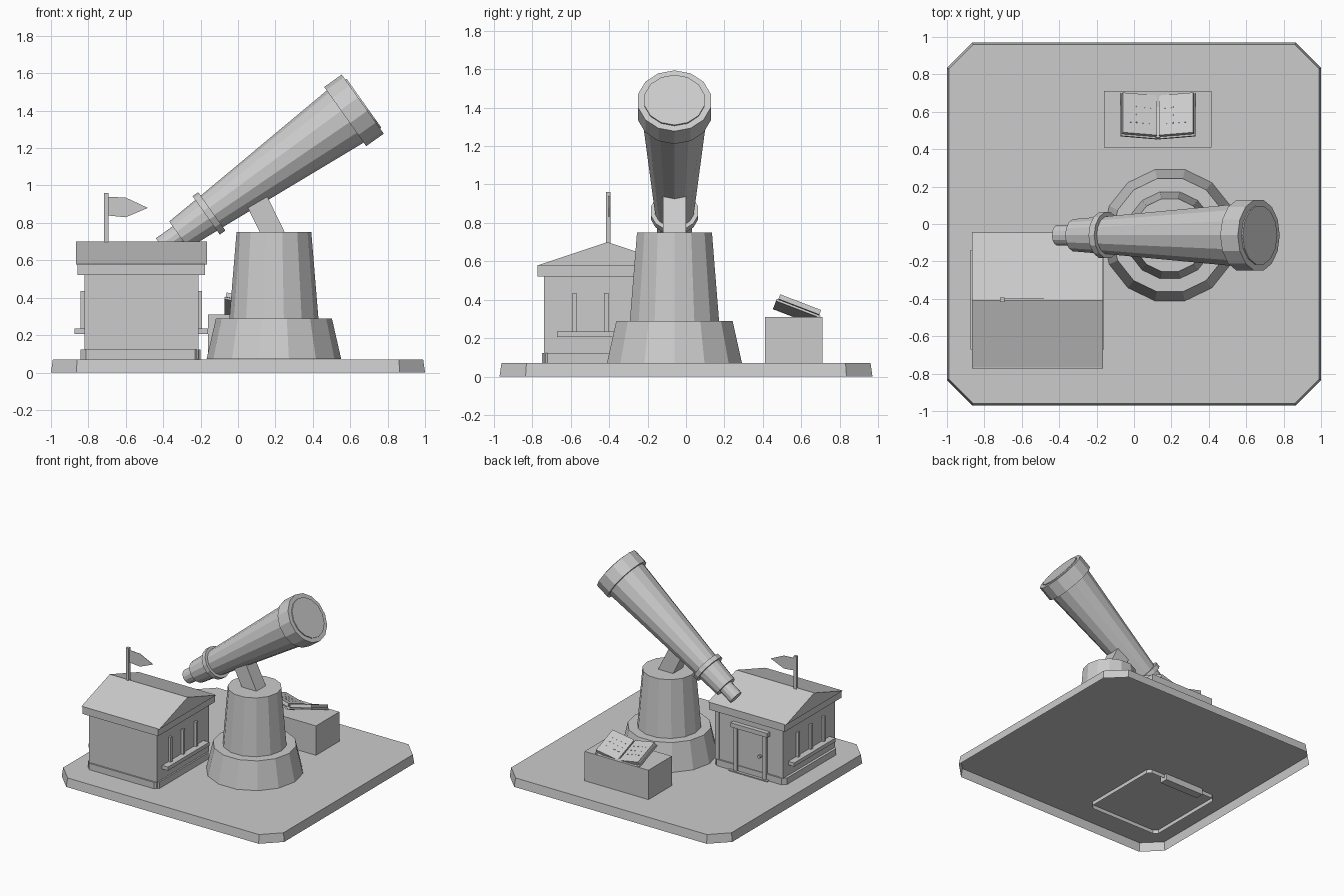
import bpy
import bmesh
from math import cos, sin, pi, radians
from mathutils import Matrix, Vector

if "Cube" in bpy.data.objects:
    bpy.data.objects.remove(bpy.data.objects["Cube"], do_unlink=True)

stone = bpy.data.materials.new("plain_grey")
stone.use_nodes = True
GREY = (0.6, 0.6, 0.6, 1)
stone.diffuse_color = GREY
stone.node_tree.nodes["Principled BSDF"].inputs["Base Color"].default_value = GREY


def finish(name, bm, matrix=None):
    """Turn a bmesh into a flat-shaded object."""
    if matrix:
        bm.transform(matrix)
    bmesh.ops.recalc_face_normals(bm, faces=bm.faces)
    mesh = bpy.data.meshes.new(name)
    bm.to_mesh(mesh)
    bm.free()
    mesh.materials.append(stone)
    obj = bpy.data.objects.new(name, mesh)
    bpy.context.collection.objects.link(obj)
    return obj


def box(name, x, y, z, matrix=None):
    """Box from its (min, max) range on each axis."""
    bm = bmesh.new()
    bmesh.ops.create_cube(bm, size=1)
    for v in bm.verts:
        v.co = [(r[0] + r[1]) / 2 + c * (r[1] - r[0]) for r, c in zip((x, y, z), v.co)]
    return finish(name, bm, matrix)


def loft(name, rings, matrix=None, bottom=True):
    """Skin a list of equal-length point rings; the bottom cap is optional."""
    bm = bmesh.new()
    loops = [[bm.verts.new(p) for p in ring] for ring in rings]
    n = len(loops[0])
    for a, b in zip(loops, loops[1:]):
        for i in range(n):
            j = (i + 1) % n
            bm.faces.new((a[i], a[j], b[j], b[i]))
    if bottom:
        bm.faces.new(loops[0])
    bm.faces.new(loops[-1])
    return finish(name, bm, matrix)


def lathe(name, profile, matrix, sides=14):
    """Faceted solid from (radius, height) pairs about local z."""
    angles = [2 * pi * i / sides for i in range(sides)]
    return loft(name, [[(r * cos(a), r * sin(a), h) for a in angles]
                       for r, h in profile], matrix)


def chamfered(x, y, c, z):
    """Rectangle outline with cut corners."""
    (a, b), (d, e) = x, y
    return [(a + c, d, z), (b - c, d, z), (b, d + c, z), (b, e - c, z),
            (b - c, e, z), (a + c, e, z), (a, e - c, z), (a, d + c, z)]


# Ground slab, a shell open underneath
loft("ground_slab", [chamfered((-1, 1), (-0.97, 0.97), 0.135, 0),
                     chamfered((-0.99, 0.99), (-0.96, 0.96), 0.13, 0.07)], bottom=False)

# Stepped pedestal
centre = Matrix.Translation((0.192, -0.06, 0))
lathe("pedestal_foot", [(0.36, 0.071), (0.31, 0.29)], centre)
lathe("pedestal_column", [(0.238, 0.29), (0.2, 0.75)], centre)

# Telescope, with local z running back from the lens and a corner pointing up
axis = Vector((-cos(radians(35.4)), 0, -sin(radians(35.4))))
across = Vector((0, 1, 0))
turn = Matrix((axis.cross(across) * -1, -across, axis)).transposed()
aim = Matrix.Translation((0.667, -0.06, 1.435)) @ turn.to_4x4()
lathe("telescope_lens", [(0.16, -0.008), (0.16, 0.02)], aim)
lathe("telescope_hood", [(0.194, 0), (0.194, 0.115)], aim)
lathe("telescope_tube", [(0.172, 0.1), (0.102, 1.0)], aim)
lathe("telescope_collar", [(0.126, 0.99), (0.126, 1.027)], aim)
lathe("telescope_draw_tube", [(0.102, 1.01), (0.088, 1.207)], aim)
lathe("telescope_eyepiece", [(0.056, 1.19), (0.056, 1.317)], aim)

# Slanted arm under the telescope
arm = Matrix.Translation((0.183, -0.06, 0.75)) @ Matrix.Rotation(radians(-26), 4, 'Y')
box("telescope_arm", (-0.06, 0.06), (-0.06, 0.06), (-0.08, 0.24), arm)

# Hut walls, plinth and roof
box("hut_walls", (-0.822, -0.212), (-0.738, -0.078), (0.071, 0.53))
plinth = ((-0.843, -0.2), (-0.75, -0.065), 0.03)
loft("hut_plinth", [chamfered(*plinth, 0.04), chamfered(*plinth, 0.122)], bottom=False)
box("hut_eaves", (-0.857, -0.177), (-0.773, -0.043), (0.52, 0.58))
loft("hut_roof", [[(x, -0.773, 0.578), (x, -0.408, 0.7), (x, -0.043, 0.578)]
                  for x in (-0.867, -0.167)])

# Sills and upright bars on both side walls
for label, wall, d in (("left", -0.212, 1), ("right", -0.822, -1)):
    box(label + "_sill", sorted((wall, wall + d * 0.052)), (-0.67, -0.14), (0.205, 0.235))
    for k in range(3):
        y = -0.58 + 0.165 * k
        box(f"{label}_bar_{k + 1}", sorted((wall, wall + d * 0.02)),
            (y - 0.011, y + 0.011), (0.235, 0.435))

# Door on the back wall
box("door_panel", (-0.65, -0.42), (-0.08, -0.07), (0.08, 0.43))
for label, x in (("left", -0.405), ("right", -0.665)):
    box(label + "_door_post", (x - 0.015, x + 0.015), (-0.08, -0.053), (0.071, 0.43))
box("door_lintel", (-0.7, -0.37), (-0.08, -0.043), (0.43, 0.465))
box("door_step", (-0.7, -0.35), (-0.11, -0.043), (0.02, 0.078))
knob = Matrix.Translation((-0.62, -0.073, 0.25)) @ Matrix.Rotation(-pi / 2, 4, 'X')
lathe("door_knob", [(0.013, 0), (0.013, 0.025)], knob, 8)
for label, x in (("left", -0.229), ("right", -0.805)):
    box(label + "_corner_board", (x - 0.017, x + 0.017), (-0.08, -0.07), (0.12, 0.52))

# Flag on the ridge
box("flag_pole", (-0.716, -0.692), (-0.417, -0.393), (0.66, 0.96))
flag = [(-0.7, 0.94), (-0.6, 0.935), (-0.482, 0.88), (-0.6, 0.83), (-0.7, 0.84)]
loft("flag", [[(x, y, z) for x, z in flag] for y in (-0.402, -0.399)])

# Book stand with an open book leaning towards the back
box("book_stand", (-0.16, 0.414), (0.41, 0.71), (0.071, 0.31))
lean = Matrix.Translation((0.128, 0.57, 0.318)) @ Matrix.Rotation(radians(-21), 4, 'X')
box("book_spine", (-0.012, 0.012), (-0.12, 0.12), (-0.012, 0.012), lean)
for label, d in (("left", 1), ("right", -1)):
    leaf = lean @ Matrix.Rotation(radians(-13 * d), 4, 'Y')
    box(label + "_cover", sorted((0, d * 0.204)), (-0.122, 0.122), (-0.012, 0), leaf)
    box(label + "_pages", sorted((d * 0.012, d * 0.2)), (-0.114, 0.114), (0.004, 0.03), leaf)
    for row in range(3):
        for col in range(4):
            u, v = d * (0.05 + 0.035 * col), -0.05 + 0.045 * row
            box(f"{label}_mark_{row}_{col}", (u - 0.006, u + 0.006),
                (v - 0.003, v + 0.003), (0.029, 0.032), leaf)
